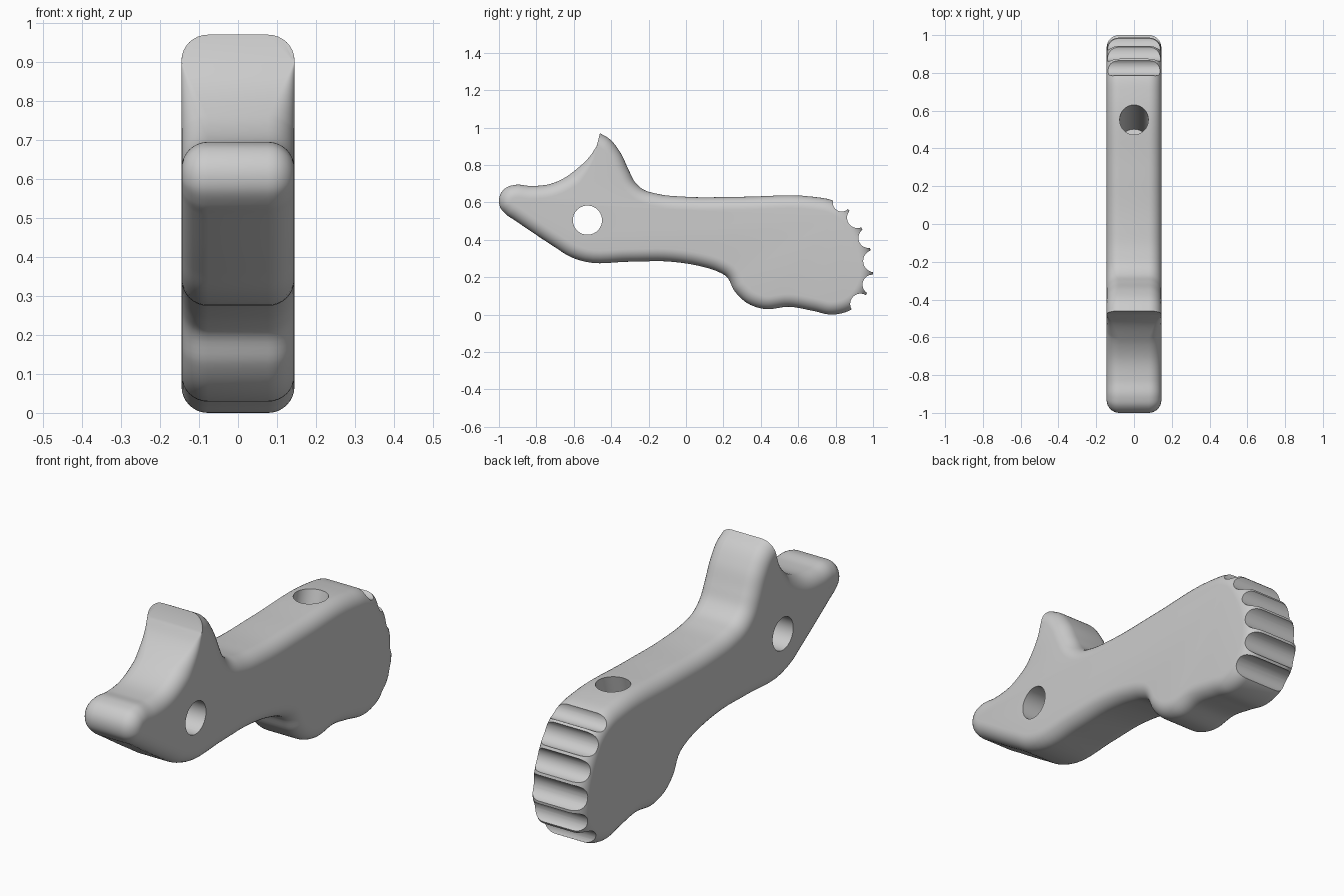
import bpy, bmesh, math
from mathutils import Vector
from mathutils.geometry import interpolate_bezier

if "Cube" in bpy.data.objects:
    bpy.data.objects.remove(bpy.data.objects["Cube"])

HALF, FILLET, STEPS = 0.145, 0.068, 8

grey = bpy.data.materials.new("plain_grey")
grey.use_nodes = True
grey.diffuse_color = (0.6, 0.6, 0.6, 1)
grey.node_tree.nodes["Principled BSDF"].inputs["Base Color"].default_value = (0.6, 0.6, 0.6, 1)

# Side profile (y, z): from the spur tip, along the back, round the heel and home
outline = [Vector(p) for p in (
    (-.46, .97), (-.41, .94), (-.35, .865), (-.305, .77), (-.27, .705), (-.23, .67),
    (-.15, .645), (0, .63), (.3, .63), (.68, .63), (.78, .612), (.87, .56), (.94, .46),
    (.985, .35), (1, .22), (.965, .11), (.88, .025), (.78, 0), (.68, .02), (.55, .042),
    (.42, .03), (.33, .06), (.26, .125), (.215, .205), (.17, .23), (.08, .258), (-.08, .283),
    (-.3, .283), (-.54, .283), (-.62, .31), (-.7, .36), (-.92, .507), (-.96, .534),
    (-.995, .578), (-.995, .637), (-.963, .678), (-.913, .694), (-.83, .688), (-.72, .70),
    (-.64, .737), (-.595, .77), (-.515, .845), (-.478, .90))]


def smooth_path(pts, res=6):
    """Bezier path through the points with length-matched handles."""
    tangents = []
    for i, p in enumerate(pts):
        a = p - pts[i - 1] if i else pts[1] - p
        b = pts[i + 1] - p if i < len(pts) - 1 else a
        tangents.append((a / a.length_squared + b / b.length_squared).normalized())
    path = []
    for i in range(len(pts) - 1):
        p, q = pts[i], pts[i + 1]
        h = (q - p).length / 3
        seg = interpolate_bezier(p.to_3d(), (p + tangents[i] * h).to_3d(),
                                 (q - tangents[i + 1] * h).to_3d(), q.to_3d(), res + 1)
        path += [Vector((s[0], s[1])) for s in seg[:-1]]
    return path + [pts[-1]]


path = smooth_path(outline)
count = len(path)


def inset_data(i):
    """Inward direction and fillet radius at a profile point."""
    t = (path[(i + 1) % count] - path[i - 1]).normalized()
    inward, radius = Vector((t.y, -t.x)), FILLET
    if i < 12:                                    # rounding at the tip follows its front face
        inward = Vector((-.25, -.97)).lerp(inward, i / 12).normalized()
    elif i > count * 0.8 and path[i].y > 0.76:    # fillet runs out under the spur tip
        radius = max(.001, radius * (0.90 - path[i].y) / 0.14)
    return inward, radius


def ring_point(i, side, angle):
    inward, r = inset_data(i)
    p = path[i] + inward * r * (1 - math.cos(angle))
    return Vector((side * (HALF - r * (1 - math.sin(angle))), p.x, p.y))


# Lever body with rounded rims
bm = bmesh.new()
angles = [math.pi / 2 * k / STEPS for k in range(STEPS + 1)]
sections = [(-1, a) for a in reversed(angles)] + [(1, a) for a in angles]
rings = [[bm.verts.new(ring_point(i, s, a)) for i in range(count)] for s, a in sections]
for low, high in zip(rings, rings[1:]):
    for i in range(count):
        j = (i + 1) % count
        bm.faces.new((high[i], high[j], low[j], low[i]))
bm.faces.new(rings[0])
bm.faces.new(rings[-1][::-1])
mesh = bpy.data.meshes.new("lever_body")
bm.to_mesh(mesh)
bm.free()
mesh.materials.append(grey)
body = bpy.data.objects.new("lever_body", mesh)
bpy.context.collection.objects.link(body)


def cut(name, location, radius, depth, rotation):
    """Remove a cylinder from the body."""
    bpy.ops.mesh.primitive_cylinder_add(vertices=40, radius=radius, depth=depth,
                                        location=location, rotation=rotation)
    cutter = bpy.context.object
    cutter.name = name
    cutter.hide_render = True
    cutter.data.materials.append(grey)
    mod = body.modifiers.new(name, "BOOLEAN")
    mod.operation, mod.solver, mod.object = "DIFFERENCE", "EXACT", cutter
    bpy.ops.object.select_all(action="DESELECT")
    bpy.context.view_layer.objects.active = body
    body.select_set(True)
    bpy.ops.object.modifier_apply(modifier=name)
    bpy.data.objects.remove(cutter)


ACROSS = (0, math.pi / 2, 0)
# Pivot hole
cut("pivot_hole", (0, -.527, .505), .078, 1, ACROSS)

# Slanted blind hole in the top
tilt = math.radians(-16)
axis = Vector((0, -math.sin(tilt), math.cos(tilt)))
cut("spring_hole", Vector((0, .55, .63)) - axis * .12, .076, .64, (tilt, 0, 0))

# Grip grooves between neighbouring heel teeth
for a, b in zip(outline[10:16], outline[11:17]):
    chord = b - a
    centre = (a + b) / 2 + Vector((-chord.y, chord.x)).normalized() * .015
    cut("grip_groove", (0, centre.x, centre.y), chord.length * .46, 1, ACROSS)

bpy.ops.object.shade_smooth_by_angle(angle=math.radians(30))
